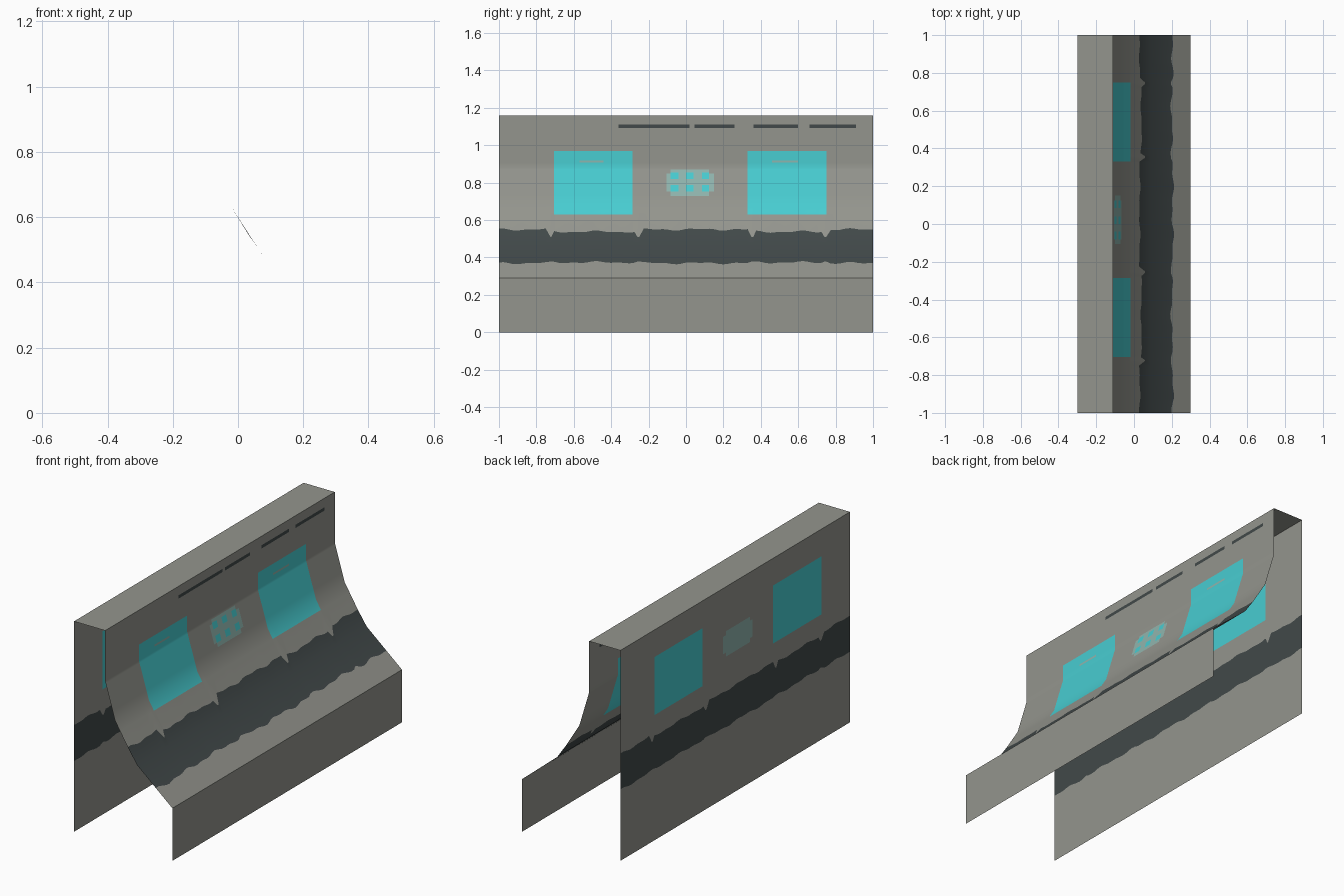
import bpy, bmesh, math

if "Cube" in bpy.data.objects:
    bpy.data.objects.remove(bpy.data.objects["Cube"])

# ---- colours ----
def material(name, rgb):
    m = bpy.data.materials.new(name)
    m.diffuse_color = (*rgb, 1)
    m.use_nodes = True
    m.node_tree.nodes["Principled BSDF"].inputs["Base Color"].default_value = m.diffuse_color
    return m

GREY, DARK, CYAN, PALE = range(4)
MATS = [material("warm grey", (.295, .30, .268)),
        material("dark grey", (.053, .066, .067)),
        material("cyan", (.065, .61, .64)),
        material("pale cyan", (.28, .46, .42))]

# ---- shell outline, lower front edge to top: (z, x) ----
FRONT = [(.29, .30), (.47, .085), (.55, .03), (.68, -.05), (.88, -.11), (1.16, -.11)]
BACK = [(0, -.30), (1.16, -.30)]
SKIRT = [(0, .30), (.29, .30)]
SEAMS = [-.72, -.26, .36, .74]          # panel seams where the dark band pinches


def x_at(profile, z):
    for (z0, x0), (z1, x1) in zip(profile, profile[1:]):
        if z <= z1 + 1e-6:
            return x0 + (x1 - x0) * (z - z0) / (z1 - z0)
    return profile[-1][1]


def ragged(y, upper):
    """Uneven edge of the dark band, measured from its nominal height."""
    w = .004 * math.sin(23 * y) + .003 * math.sin(51 * y + 1)
    if any(abs(y - s) < .012 for s in SEAMS):
        return -.04 if upper else .008
    if SEAMS[0] < y < SEAMS[1] or SEAMS[2] < y < SEAMS[3]:
        w -= .012 if upper else -.004
    return w


def cuts(values):
    out = []
    for v in sorted(values):
        if not out or v - out[-1] > .004:
            out.append(v)
    return out


def painted_sheet(name, profile, rects, band=None, flip=1):
    """Sheet along y, cut at every rectangle edge and coloured per face."""
    ys = [-1, 1] + [e for r in rects for e in r[:2]]
    zs = [p[0] for p in profile] + [e for r in rects for e in r[2:4]]
    if band:
        ys += [i * .025 - 1 for i in range(81)] + [s * flip for s in SEAMS]
        zs += band
    ys, zs = cuts(ys), cuts(zs)
    bm = bmesh.new()
    grid = []
    for y in ys:
        col = []
        for z in zs:
            zz = z
            if band and min(abs(z - b) for b in band) < .005:
                zz += ragged(y * flip, z > .45)
            col.append(bm.verts.new((x_at(profile, zz), y, zz)))
        grid.append(col)
    for i in range(len(ys) - 1):
        for j in range(len(zs) - 1):
            quad = [grid[i][j], grid[i + 1][j], grid[i + 1][j + 1], grid[i][j + 1]]
            f = bm.faces.new(quad if flip > 0 else quad[::-1])
            y, z = (ys[i] + ys[i + 1]) / 2, (zs[j] + zs[j + 1]) / 2
            if band and band[0] < z < band[1]:
                f.material_index = DARK
            for y0, y1, z0, z1, m in rects:
                if y0 < y < y1 and z0 < z < z1:
                    f.material_index = m
    return finish(name, bm)


def finish(name, bm):
    me = bpy.data.meshes.new(name)
    bm.to_mesh(me)
    bm.free()
    for m in MATS:
        me.materials.append(m)
    ob = bpy.data.objects.new(name, me)
    bpy.context.collection.objects.link(ob)
    bpy.ops.object.select_all(action='DESELECT')
    ob.select_set(True)
    bpy.context.view_layer.objects.active = ob
    bpy.ops.object.shade_smooth_by_angle(angle=math.radians(35))
    return ob


def panel_marks(win_z, pill_z, flip):
    """Two windows and a rounded pale plate between them."""
    marks = [(-.705, -.285, *win_z, CYAN), (.33, .75, *win_z, CYAN)]
    a, b = pill_z
    marks += [(-.105, .15, a + .022, b - .022, PALE), (-.082, .127, a, b, PALE)]
    if flip < 0:
        marks = [(-r[1], -r[0], *r[2:]) for r in marks]
    return marks

# ---- front face: windows, plate with six dots, glints and top streaks ----
front = panel_marks((.63, .97), (.73, .87), 1)
for y in (-.06, .022, .105):
    for z in (.77, .837):
        front.append((y - .019, y + .019, z - .017, z + .017, CYAN))
front += [(-.57, -.44, .907, .918, PALE), (.46, .60, .907, .918, PALE)]
front += [(a, b, 1.092, 1.11, DARK) for a, b in ((-.36, .02), (.045, .26), (.36, .60), (.66, .91))]
painted_sheet("front_face", FRONT, front, [.37, .55])

# ---- back wall: the same marks, mirrored and a little higher ----
painted_sheet("back_wall", BACK, panel_marks((.69, 1.01), (.775, .915), -1), [.39, .588], -1)

# ---- lower skirt ----
painted_sheet("lower_skirt", SKIRT, [])

# ---- top cap ----
bm = bmesh.new()
bm.faces.new([bm.verts.new(c) for c in
              ((-.3, -1, 1.16), (-.11, -1, 1.16), (-.11, 1, 1.16), (-.3, 1, 1.16))])
finish("top_cap", bm)
